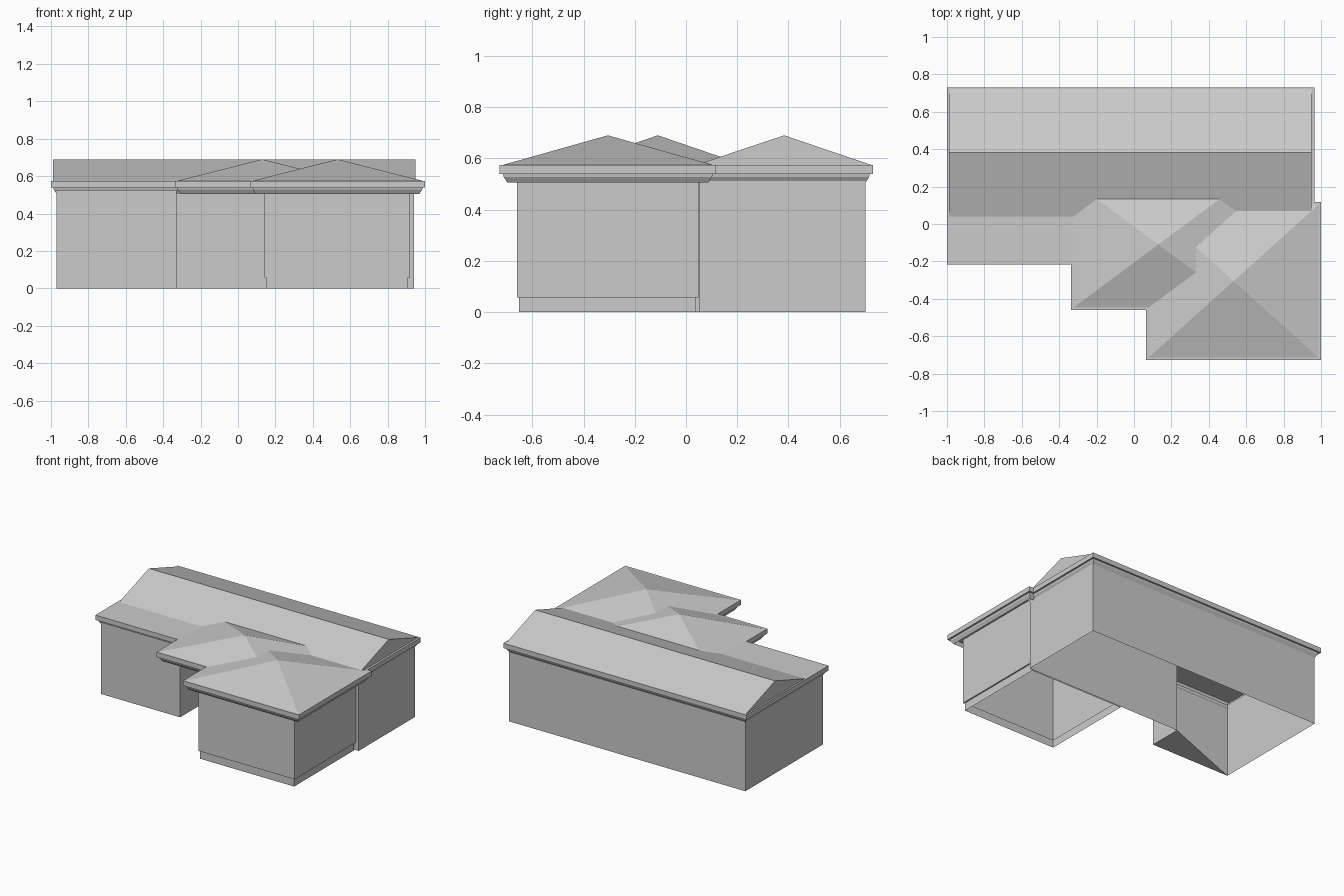
import bpy, bmesh

if "Cube" in bpy.data.objects:
    bpy.data.objects.remove(bpy.data.objects["Cube"])


def loft(name, rings, cap_first=False, cap_last=False, apex=None):
    """Skin a stack of closed (points, z) rings, with optional caps or a peak."""
    bm = bmesh.new()
    loops = [[bm.verts.new((x, y, z)) for x, y in pts] for pts, z in rings]
    n = len(loops[0])
    for a, b in zip(loops, loops[1:]):
        for i in range(n):
            j = (i + 1) % n
            bm.faces.new((a[i], a[j], b[j], b[i]))
    if cap_first:
        bm.faces.new(loops[0][::-1])
    if cap_last:
        bm.faces.new(loops[-1])
    if apex:
        top = bm.verts.new(apex)
        for i in range(n):
            bm.faces.new((loops[-1][i], loops[-1][(i + 1) % n], top))
    return finish(name, bm)


def finish(name, bm):
    me = bpy.data.meshes.new(name)
    bm.to_mesh(me)
    bm.free()
    ob = bpy.data.objects.new(name, me)
    bpy.context.collection.objects.link(ob)
    return ob


def rect(x0, x1, y0, y1, d=0):
    return [(x0 + d, y0 + d), (x1 - d, y0 + d), (x1 - d, y1 - d), (x0 + d, y1 - d)]


def ell(x0, x1, front, back, step_x, step_y, d=0):
    return [(x0 + d, front + d), (step_x - d, front + d), (step_x - d, step_y + d),
            (x1 - d, step_y + d), (x1 - d, back - d), (x0 + d, back - d)]


# Eave moulding: (inset, height) from crown bottom to the roof edge
EAVE = [(.03, .505), (.015, .528), (.013, .54), (0, .54), (0, .575), (.014, .575)]
RIDGE = .69

# Main house walls, open below, with one floor triangle under the left wing
wall = ell(-.97, .94, -.197, .70, -.33, .05)
loft("main_walls", [(wall, 0), (wall, .54)])
bm = bmesh.new()
bm.faces.new([bm.verts.new((x, y, 0)) for x, y in (wall[0], wall[2], wall[1])])
finish("wing_floor", bm)

# Main eave and flat wing roof
loft("main_eave", [(ell(-1, .965, -.217, .73, -.305, .02, d), z) for d, z in EAVE],
     cap_last=True)

# Main gable roof
gable = [(.04, .575), (.383, RIDGE), (.722, .575)]
bm = bmesh.new()
left = [bm.verts.new((-.988, y, z)) for y, z in gable]
right = [bm.verts.new((.95, y, z)) for y, z in gable]
bm.faces.new(left[::-1])
bm.faces.new(right)
for i in range(2):
    bm.faces.new((left[i], left[i + 1], right[i + 1], right[i]))
bmesh.ops.recalc_face_normals(bm, faces=bm.faces)
finish("gable_roof", bm)

# Hipped roofs over the entrance and the front block
for name, x0, x1, y0, y1 in (("entrance_roof", -.337, .597, -.46, .24),
                             ("front_block_roof", .065, 1.0, -.727, .117)):
    profile = [(.03, .54)] + EAVE
    loft(name, [(rect(x0, x1, y0, y1, d), z) for d, z in profile], cap_first=True,
         apex=((x0 + x1) / 2, (y0 + y1) / 2, RIDGE))

# Front block walls on a slightly recessed base
base = rect(.15, .91, -.652, .04)
body = rect(.143, .92, -.66, .048)
loft("front_block_walls", [(base, 0), (base, .058), (body, .058), (body, .54)])
